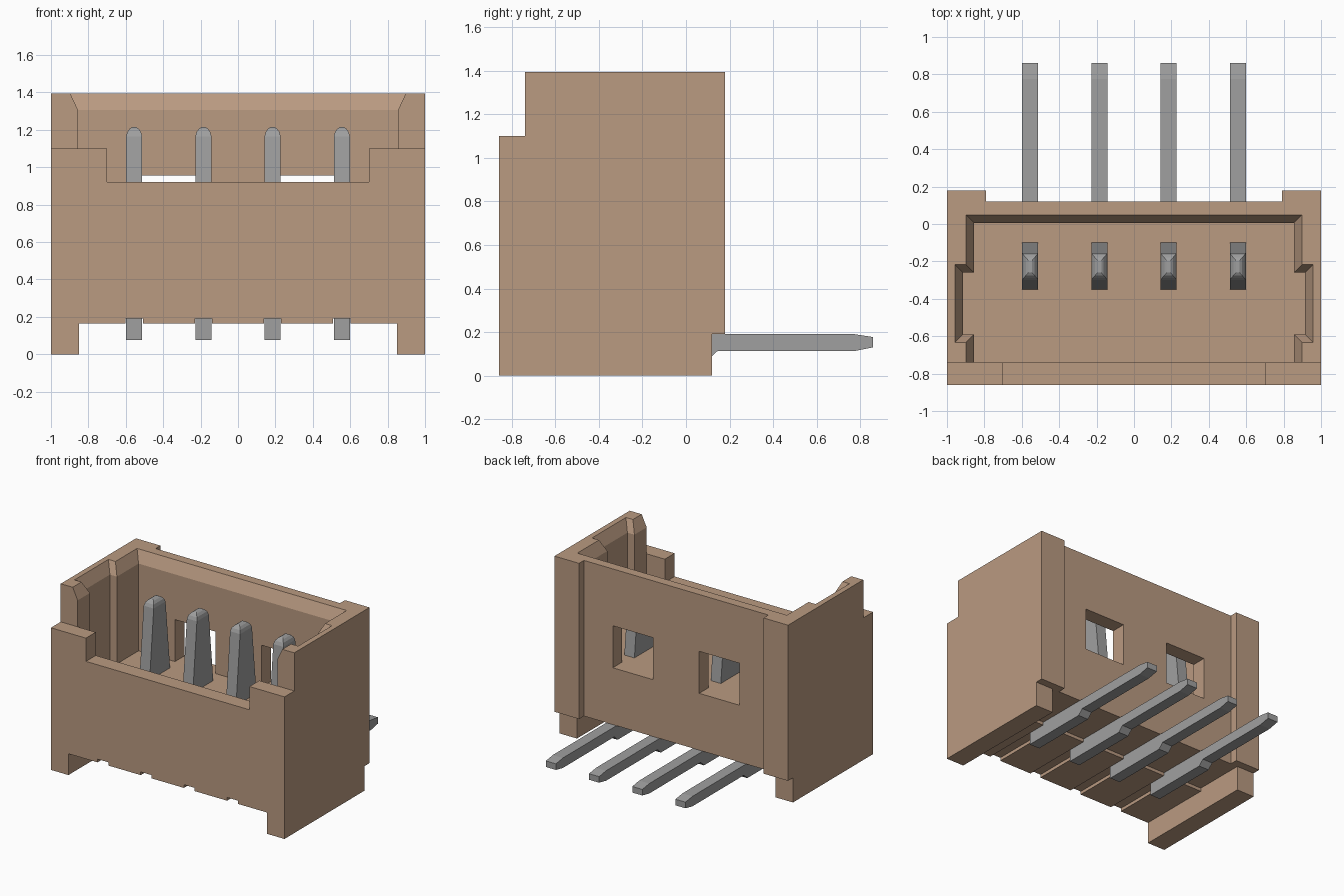
import bpy, bmesh

cube = bpy.data.objects.get("Cube")
if cube:
    bpy.data.objects.remove(cube, do_unlink=True)


def material(name, color):
    m = bpy.data.materials.new(name)
    m.use_nodes = True
    m.diffuse_color = (*color, 1)
    m.node_tree.nodes["Principled BSDF"].inputs["Base Color"].default_value = (*color, 1)
    return m


beige = material("beige plastic", (0.49, 0.325, 0.22))
metal = material("grey metal", (0.35, 0.35, 0.35))


def loft(name, rings, mat):
    """Closed solid through matching rings of points."""
    bm = bmesh.new()
    loops = [[bm.verts.new(p) for p in ring] for ring in rings]
    n = len(loops[0])
    for a, b in zip(loops, loops[1:]):
        for i in range(n):
            j = (i + 1) % n
            bm.faces.new((a[i], a[j], b[j], b[i]))
    bm.faces.new(loops[0])
    bm.faces.new(loops[-1])
    bmesh.ops.recalc_face_normals(bm, faces=bm.faces)
    mesh = bpy.data.meshes.new(name)
    bm.to_mesh(mesh)
    bm.free()
    mesh.materials.append(mat)
    ob = bpy.data.objects.new(name, mesh)
    bpy.context.collection.objects.link(ob)
    return ob


def rect(x0, x1, y0, y1, z):
    return [(x0, y0, z), (x1, y0, z), (x1, y1, z), (x0, y1, z)]


def box(name, x0, x1, y0, y1, z0, z1):
    return loft(name, [rect(x0, x1, y0, y1, z) for z in (z0, z1)], beige)


def side_prism(name, profile, x0, x1, mat):
    return loft(name, [[(x, y, z) for y, z in profile] for x in (x0, x1)], mat)


def cavity(name, front, sections):
    """Socket outline with side key slots, widened by o at each height."""
    rings = []
    for z, o in sections:
        half = [(0.855 + o, front), (0.855 + o, -0.59 - o), (0.915 + o, -0.59 - o),
                (0.915 + o, -0.26 + o), (0.855 + o, -0.26 + o), (0.855 + o, 0.005 + o)]
        outline = half + [(-x, y) for x, y in reversed(half)]
        rings.append([(x, y, z) for x, y in outline])
    return loft(name, rings, beige)


def cut(target, cutter):
    mod = target.modifiers.new("cut", "BOOLEAN")
    mod.operation = "DIFFERENCE"
    mod.solver = "EXACT"
    mod.object = cutter
    bpy.context.view_layer.objects.active = target
    bpy.ops.object.modifier_apply(modifier=mod.name)
    bpy.data.objects.remove(cutter, do_unlink=True)


FLOOR = 0.63
PINS = [-0.555, -0.185, 0.185, 0.555]
W = 0.043

# Housing block from its side profile
housing = side_prism("housing", [
    (-0.86, 0), (0.12, 0), (0.12, 0.19), (0.18, 0.19), (0.18, 1.395),
    (-0.74, 1.395), (-0.74, 1.1), (-0.86, 1.1)], -1, 1, beige)

# Recessed back panel, and underside between the two feet
cut(housing, box("back_recess", -0.79, 0.79, 0.12, 0.4, -0.1, 2))
cut(housing, box("underside", -0.85, 0.85, -1, 0.4, -0.1, 0.165))
cut(housing, box("rear_underside", -0.85, 0.85, -0.28, 0.4, -0.1, 0.19))
for x in PINS:
    cut(housing, box("pin_groove", x - W - 0.003, x + W + 0.003, -1, 0, -0.1, 0.19))

# Socket with chamfered rim, open at the front above the low wall
cut(housing, cavity("socket_low", -0.74, [(FLOOR, 0), (1.2, 0)]))
cut(housing, cavity("socket_high", -0.9, [(1.1, 0), (1.305, 0), (1.485, 0.085)]))
cut(housing, box("front_notch", -0.7, 0.7, -1, -0.6, 0.92, 2))

# Two latch windows through the back wall
for x in (-0.37, 0.37):
    cut(housing, box("window", x - 0.173, x + 0.173, -0.1, 0.4, FLOOR, 0.955))

# Bent pins: upright tapered contact and horizontal solder lead
for i, x in enumerate(PINS, 1):
    post = [(0.15, W, -0.35, -0.10), (FLOOR, W, -0.35, -0.10),
            (1.165, W, -0.30, -0.155), (1.19, 0.036, -0.29, -0.165),
            (1.207, 0.023, -0.275, -0.18), (1.215, 0.01, -0.26, -0.195)]
    loft(f"pin_contact_{i}",
         [rect(x - w, x + w, y0, y1, z) for z, w, y0, y1 in post], metal)
    side_prism(f"pin_lead_{i}", [
        (-0.43, 0.075), (0.105, 0.075), (0.145, 0.113), (0.775, 0.113),
        (0.86, 0.13), (0.86, 0.177), (0.775, 0.19), (-0.43, 0.19)],
        x - W, x + W, metal)
